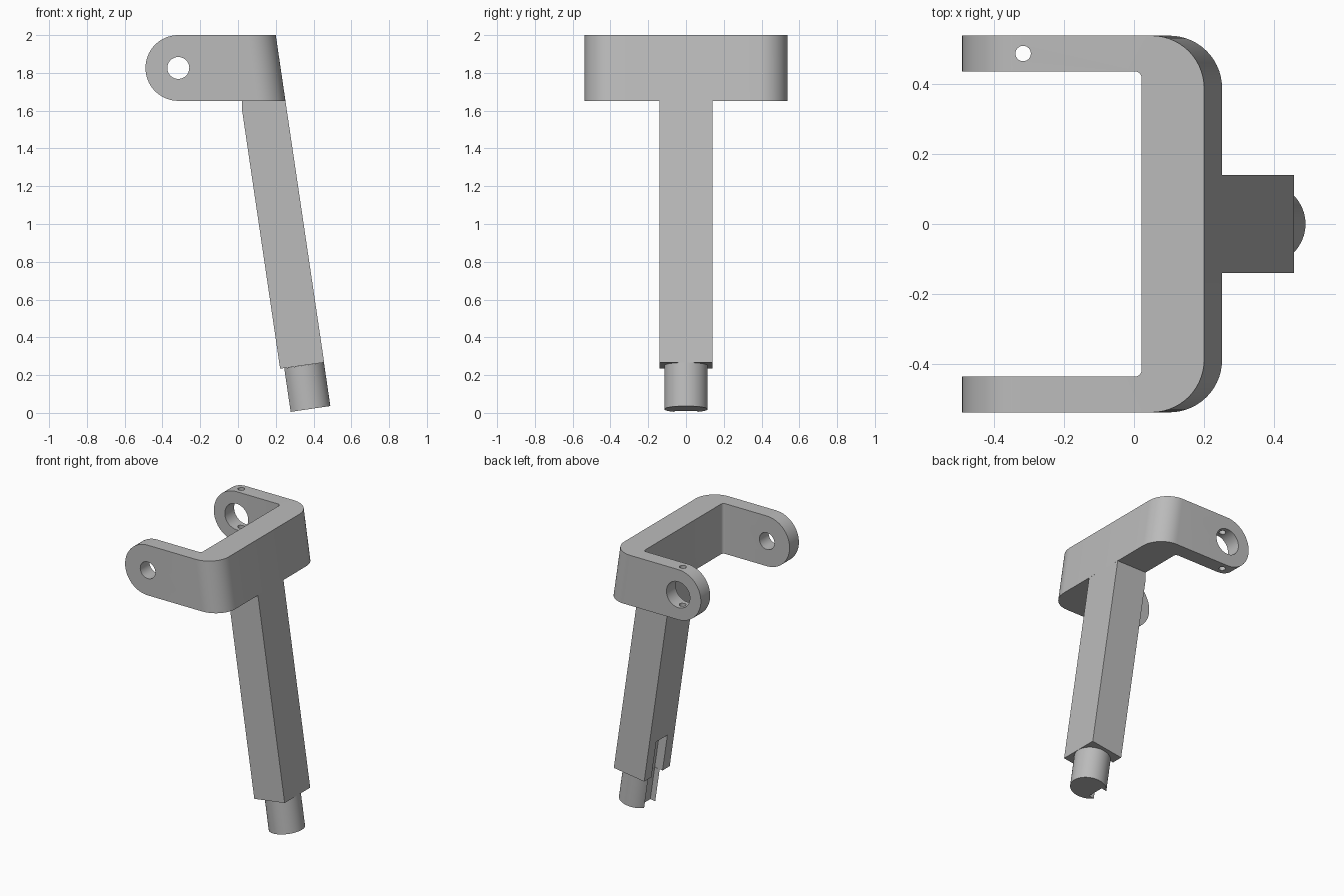
import bpy, bmesh
from math import pi, sin, cos, atan
from mathutils import Matrix, Vector

cube = bpy.data.objects.get("Cube")
if cube:
    bpy.data.objects.remove(cube, do_unlink=True)

SLOPE = 0.147                      # lean of the post, x per unit of drop
ARM_OUT, ARM_IN = 0.537, 0.435     # arm faces in y
BAR_IN, BAR_OUT = 0.022, 0.2       # crossbar faces in x at the top
Z_LOW, Z_MID, Z_TOP = 1.652, 1.826, 2.0
PIVOT_X = -0.316
tilt = Matrix.Translation((0.456, 0, 0.267)) @ Matrix.Rotation(-atan(SLOPE), 4, 'Y')
# the post leans so that its foot moves toward +x
if (tilt.to_3x3() @ Vector((0, 0, -1))).x < 0:
    tilt = Matrix.Translation((0.456, 0, 0.267)) @ Matrix.Rotation(atan(SLOPE), 4, 'Y')

grey = bpy.data.materials.new("plain_grey")
grey.use_nodes = True
grey.diffuse_color = (0.5, 0.5, 0.5, 1)
grey.node_tree.nodes["Principled BSDF"].inputs["Base Color"].default_value = (0.5, 0.5, 0.5, 1)


def make(name, bm):
    bmesh.ops.recalc_face_normals(bm, faces=bm.faces)
    mesh = bpy.data.meshes.new(name)
    bm.to_mesh(mesh)
    bm.free()
    mesh.materials.append(grey)
    ob = bpy.data.objects.new(name, mesh)
    bpy.context.collection.objects.link(ob)
    return ob


def prism(name, points, direction):
    bm = bmesh.new()
    face = bm.faces.new([bm.verts.new(p) for p in points])
    out = bmesh.ops.extrude_face_region(bm, geom=[face])
    verts = [g for g in out["geom"] if isinstance(g, bmesh.types.BMVert)]
    bmesh.ops.translate(bm, verts=verts, vec=direction)
    return make(name, bm)


def cylinder(name, radius, length, matrix, sides=48):
    bm = bmesh.new()
    bmesh.ops.create_cone(bm, cap_ends=True, segments=sides, radius1=radius,
                          radius2=radius, depth=length, matrix=matrix)
    return make(name, bm)


def box(name, low, high, matrix):
    low, high = Vector(low), Vector(high)
    bm = bmesh.new()
    bmesh.ops.create_cube(bm, size=1, matrix=matrix @ Matrix.Translation((low + high) / 2)
                          @ Matrix.Diagonal((*(high - low), 1)))
    return make(name, bm)


def boolean(ob, cutter, operation='DIFFERENCE'):
    mod = ob.modifiers.new("cut", 'BOOLEAN')
    mod.object, mod.operation, mod.solver = cutter, operation, 'EXACT'
    select(ob)
    bpy.ops.object.modifier_apply(modifier=mod.name)


def select(ob):
    bpy.ops.object.select_all(action='DESELECT')
    ob.select_set(True)
    bpy.context.view_layer.objects.active = ob


def arc(cx, cy, r, start, end, steps):
    return [(cx + r * cos(start + (end - start) * i / steps),
             cy + r * sin(start + (end - start) * i / steps)) for i in range(steps + 1)]


# Yoke: U-shaped outline with rounded corners, outer skin leaning with the post
R, r = 0.15, 0.02
outer = arc(BAR_OUT - R, ARM_OUT - R, R, pi / 2, 0, 14)
inner = arc(BAR_IN - r, ARM_IN - r, r, pi / 2, 0, 5)
flip = lambda pts: [(x, -y) for x, y in reversed(pts)]
skin = outer + flip(outer)
lining = [(-0.6, -ARM_IN)] + list(reversed([(x, y) for x, y in inner + flip(inner)])) + [(-0.6, ARM_IN)]
outline = [(-0.6, ARM_OUT)] + skin + [(-0.6, -ARM_OUT)] + lining
z0, z1 = Z_LOW - 0.1, Z_TOP + 0.1
yoke = prism("yoke", [(x, y, z0) for x, y in outline], (0, 0, z1 - z0))
first, last = 1, len(skin)
for v in yoke.data.vertices:
    on_skin = v.co.x > BAR_IN + 0.001 and (abs(v.co.y) > ARM_IN or v.co.x > BAR_IN + 0.02)
    if on_skin:
        v.co.x += (Z_TOP - v.co.z) * SLOPE

# Rounded arm ends
side = arc(PIVOT_X, Z_MID, Z_MID - Z_LOW, pi / 2, 3 * pi / 2, 32) + [(0.6, Z_LOW), (0.6, Z_TOP)]
trim = prism("arm_trim", [(x, -0.8, z) for x, z in side], (0, 1.6, 0))
boolean(yoke, trim, 'INTERSECT')

# Post and its round foot
profile = [(BAR_IN, Z_LOW), (0.251, Z_LOW), (0.456, 0.267), (0.223, 0.234), (BAR_IN, 1.6)]
post = prism("post", [(x, -0.14, z) for x, z in profile], (0, 0.28, 0))
foot = cylinder("post_foot", 0.115, 0.233, tilt @ Matrix.Translation((-0.116, 0, -0.1165)), 64)

# Pivot holes, locking pin hole, cable hole and the foot keyway
along_y = Matrix.Rotation(pi / 2, 4, 'X')
along_x = Matrix.Rotation(pi / 2, 4, 'Y')
mid_arm = (ARM_IN + ARM_OUT) / 2
cutters = [
    (cylinder("front_pivot_hole", 0.058, 0.3, Matrix.Translation((PIVOT_X, -mid_arm, Z_MID)) @ along_y), [yoke]),
    (cylinder("back_pivot_hole", 0.09, 0.3, Matrix.Translation((PIVOT_X, mid_arm, Z_MID)) @ along_y), [yoke]),
    (cylinder("pin_hole", 0.022, 0.6, Matrix.Translation((PIVOT_X, mid_arm, Z_MID)), 24), [yoke]),
    (cylinder("cable_hole", 0.055, 0.2, Matrix.Translation((0.03, 0, 1.68)) @ along_x, 32), [yoke, post]),
    (box("keyway", (-0.4, -0.061, -0.4), (-0.175, 0.061, 0.26), tilt), [post, foot]),
]
for cutter, targets in cutters:
    for target in targets:
        boolean(target, cutter)
for cutter in [trim] + [c for c, _ in cutters]:
    bpy.data.objects.remove(cutter, do_unlink=True)

# Smooth the round surfaces, keep the edges crisp
for ob in (yoke, post, foot):
    select(ob)
    bpy.ops.object.shade_smooth_by_angle(angle=pi / 6)
